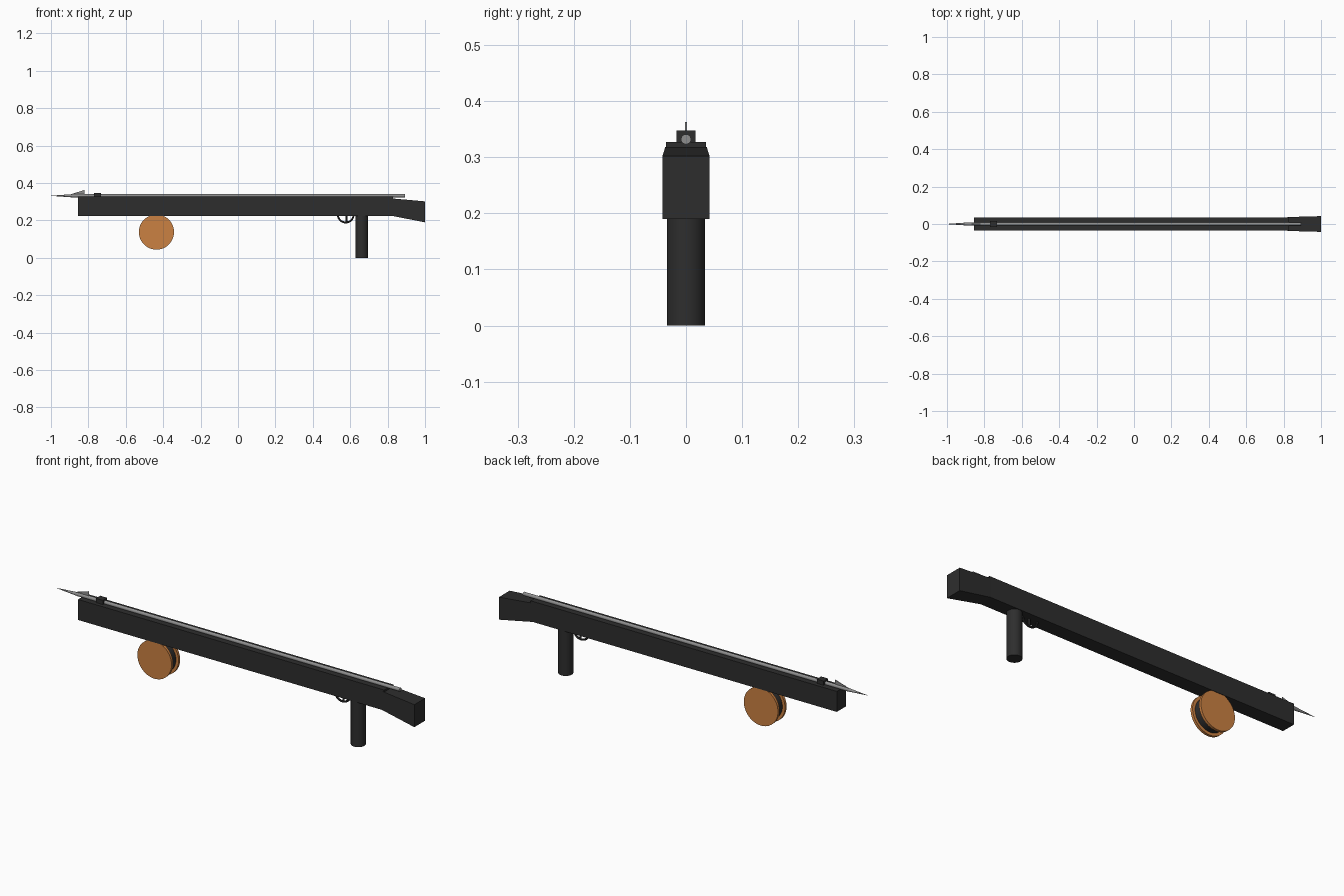
import bpy
import bmesh
import math
from mathutils import Vector

cube = bpy.data.objects.get("Cube")
if cube:
    bpy.data.objects.remove(cube, do_unlink=True)


def material(name, rgb):
    m = bpy.data.materials.new(name)
    m.use_nodes = True
    m.diffuse_color = (*rgb, 1)
    m.node_tree.nodes["Principled BSDF"].inputs["Base Color"].default_value = (*rgb, 1)
    return m


black = material("matte black", (0.027, 0.027, 0.027))
steel = material("steel grey", (0.27, 0.27, 0.27))
orange = material("reel orange", (0.60, 0.22, 0.055))


def finish(name, bm, mat, smooth=False):
    bmesh.ops.recalc_face_normals(bm, faces=bm.faces)
    mesh = bpy.data.meshes.new(name)
    bm.to_mesh(mesh)
    bm.free()
    mesh.materials.append(mat)
    ob = bpy.data.objects.new(name, mesh)
    bpy.context.collection.objects.link(ob)
    if smooth:
        bpy.ops.object.select_all(action="DESELECT")
        bpy.context.view_layer.objects.active = ob
        ob.select_set(True)
        bpy.ops.object.shade_smooth_by_angle(angle=math.radians(35))
    return ob


def loft(name, sections, mat):
    """Rectangular sections (x, half width, bottom, top) joined along x."""
    bm = bmesh.new()
    rings = [[bm.verts.new((x, y, z)) for y, z in ((-w, lo), (w, lo), (w, hi), (-w, hi))]
             for x, w, lo, hi in sections]
    for a, b in zip(rings, rings[1:]):
        for i in range(4):
            j = (i + 1) % 4
            bm.faces.new((a[i], a[j], b[j], b[i]))
    bm.faces.new(rings[0])
    bm.faces.new(rings[-1])
    return finish(name, bm, mat)


def rod(name, start, end, r1, r2, mat, sides=32):
    """Cylinder or cone between two points."""
    a, b = Vector(start), Vector(end)
    bm = bmesh.new()
    bmesh.ops.create_cone(bm, cap_ends=True, segments=sides, radius1=r1, radius2=r2,
                          depth=(b - a).length)
    turn = (b - a).to_track_quat("Z", "Y")
    for v in bm.verts:
        v.co = turn @ v.co + (a + b) / 2
    return finish(name, bm, mat, True)


def plate(name, outline, thickness, mat):
    """Flat outline in x and z, extruded through y."""
    bm = bmesh.new()
    face = bm.faces.new([bm.verts.new((x, -thickness / 2, z)) for x, z in outline])
    ext = bmesh.ops.extrude_face_region(bm, geom=[face])["geom"]
    for v in ext:
        if isinstance(v, bmesh.types.BMVert):
            v.co.y += thickness
    return finish(name, bm, mat)


# Barrel and the flared, drooping stock behind it
loft("barrel", [(-0.855, 0.036, 0.225, 0.327), (0.83, 0.036, 0.225, 0.327)], black)
loft("stock", [(0.82, 0.037, 0.225, 0.318), (1.0, 0.042, 0.19, 0.302)], black)

# Handle
rod("grip", (0.662, 0, 0), (0.662, 0, 0.24), 0.034, 0.034, black)

# Trigger and its round guard
bpy.ops.mesh.primitive_torus_add(major_radius=0.042, minor_radius=0.005, major_segments=32,
                                 minor_segments=8, location=(0.576, 0, 0.231),
                                 rotation=(math.pi / 2, 0, 0))
guard = bpy.context.object
guard.name = "trigger_guard"
guard.data.materials.append(black)
bpy.ops.object.shade_smooth_by_angle()
rod("trigger", (0.58, 0, 0.19), (0.58, 0, 0.24), 0.005, 0.005, black, 12)

# Line reel: two orange flanges around a dark drum
RX, RZ = -0.436, 0.138
for side, label in ((-1, "front"), (1, "back")):
    rod("reel_flange_" + label, (RX, side * 0.021, RZ), (RX, side * 0.034, RZ),
        0.094, 0.094, orange, 48)
rod("reel_drum", (RX, -0.022, RZ), (RX, 0.022, RZ), 0.08, 0.08, black, 48)

# Spear lying on the barrel, with needle point and barb
SZ = 0.332
rod("spear_shaft", (-0.88, 0, SZ), (0.893, 0, SZ), 0.009, 0.009, steel, 16)
rod("spear_point", (-0.88, 0, SZ), (-1.0, 0, SZ), 0.009, 0.0005, steel, 16)
plate("spear_barb", [(-0.92, SZ), (-0.82, SZ), (-0.82, 0.363)], 0.003, steel)

# Clip that holds the spear
loft("spear_clip", [(-0.77, 0.017, 0.32, 0.348), (-0.732, 0.017, 0.32, 0.348)], black)
